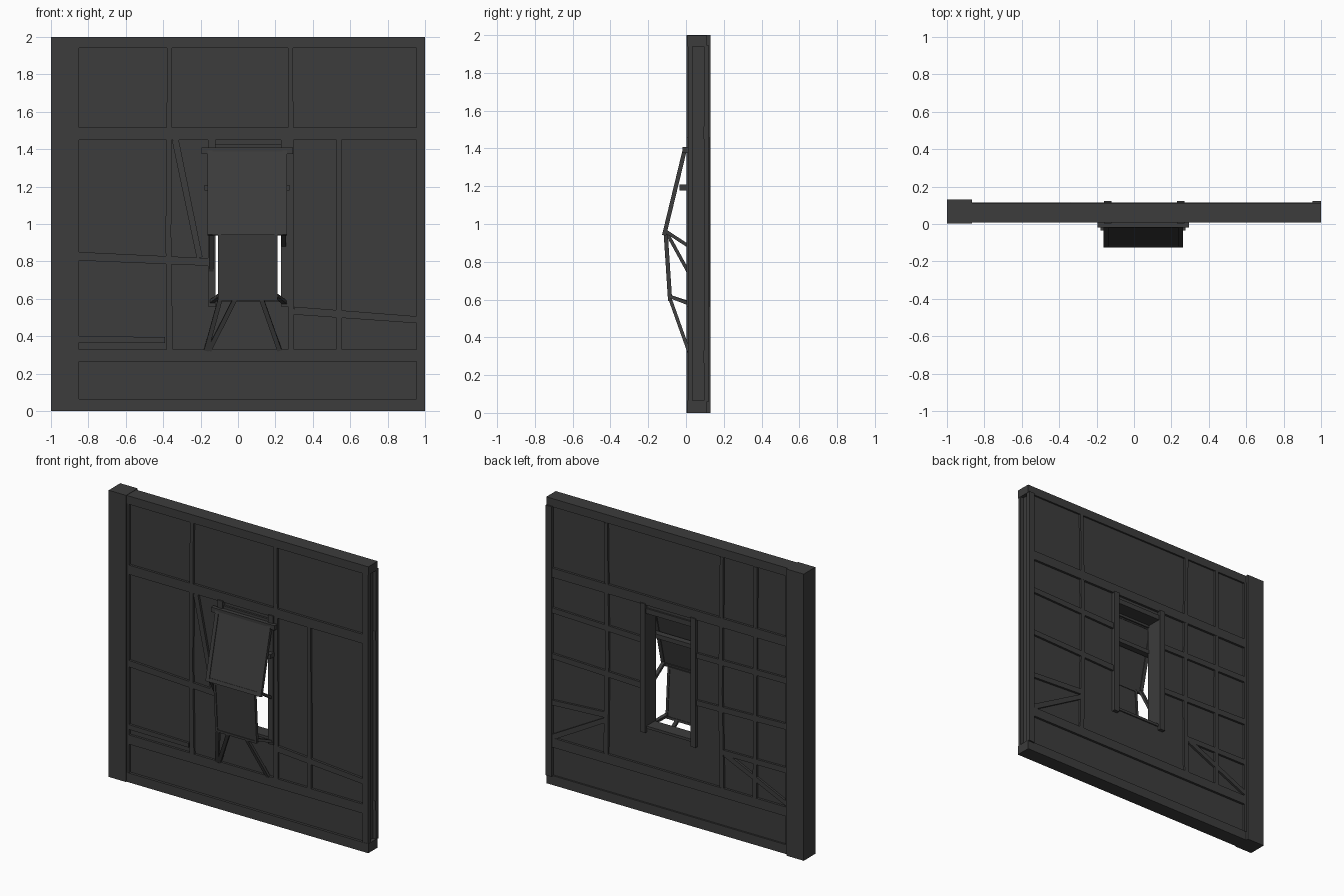
import bpy, bmesh
from mathutils import Vector

if "Cube" in bpy.data.objects:
    bpy.data.objects.remove(bpy.data.objects["Cube"])

mat = bpy.data.materials.new("dark_wood")
mat.diffuse_color = (0.045, 0.045, 0.045, 1)
mat.use_nodes = True
mat.node_tree.nodes["Principled BSDF"].inputs["Base Color"].default_value = mat.diffuse_color


def finish(name, bm):
    bmesh.ops.recalc_face_normals(bm, faces=bm.faces)
    me = bpy.data.meshes.new(name)
    bm.to_mesh(me)
    bm.free()
    me.materials.append(mat)
    ob = bpy.data.objects.new(name, me)
    bpy.context.collection.objects.link(ob)
    return ob


def box(name, x, y, z):
    """Axis-aligned box from three (min, max) ranges."""
    bm = bmesh.new()
    bmesh.ops.create_cube(bm, size=1)
    for v in bm.verts:
        v.co = [(r[0] + r[1]) / 2 + c * (r[1] - r[0]) for r, c in zip((x, y, z), v.co)]
    return finish(name, bm)


def beam(name, a, b, w, d, side=None, w2=None):
    """Squared timber from a to b; w along the side axis, d across it."""
    a, b = Vector(a), Vector(b)
    t = (b - a).normalized()
    if side is None:
        u = t.cross(Vector((0, 1, 0))).normalized()
    else:
        u = (Vector(side) - t * t.dot(Vector(side))).normalized()
    n = t.cross(u)
    bm = bmesh.new()
    ends = []
    for p, ww in ((a, w), (b, w2 or w)):
        ends.append([bm.verts.new(p + u * i * ww / 2 + n * j * d / 2)
                     for i, j in ((-1, -1), (1, -1), (1, 1), (-1, 1))])
    p, q = ends
    bm.faces.new(p)
    bm.faces.new(q)
    for i in range(4):
        j = (i + 1) % 4
        bm.faces.new((p[i], p[j], q[j], q[i]))
    return finish(name, bm)


# Plaster slab with the window opening
bm = bmesh.new()
outer = [(-0.9, 0.02), (0.975, 0.02), (0.975, 1.97), (-0.9, 1.97)]
inner = [(-0.12, 0.6), (0.23, 0.6), (0.23, 1.4), (-0.12, 1.4)]
o, i_ = [[bm.verts.new((x, 0.026, z)) for x, z in loop] for loop in (outer, inner)]
faces = [bm.faces.new((o[k], o[(k + 1) % 4], i_[(k + 1) % 4], i_[k])) for k in range(4)]
ext = bmesh.ops.extrude_face_region(bm, geom=faces, use_keep_orig=True)
for v in ext["geom"]:
    if isinstance(v, bmesh.types.BMVert):
        v.co.y = 0.1
finish("plaster_wall", bm)

# Main frame: corner post, top and bottom beams
box("corner_post", (-1, -0.865), (0.002, 0.13), (0, 2))
box("top_beam", (-0.87, 1), (0.008, 0.112), (1.94, 1.998))
box("bottom_beam", (-0.87, 1), (0.008, 0.112), (0, 0.065))

F, B = (0.01, 0.034), (0.092, 0.116)      # front and back timber layers
for side, y in (("front", F), ("back", B)):
    box(side + "_end_post", (0.953, 0.998), y if side == "front" else (0.094, 0.122), (0.06, 1.945))
    box(side + "_low_rail", (-0.87, 0.998), y, (0.265, 0.33))
    box(side + "_high_rail", (-0.87, 0.998), y, (1.45, 1.515))
    box(side + "_inner_edge", (-0.87, -0.85), y, (0.06, 1.945))


def face_beams(side, y, rows):
    for n, (x0, z0, x1, z1, w) in enumerate(rows):
        beam(f"{side}_timber_{n}", (x0, y, z0), (x1, y, z1), w, 0.022, w2=w * 0.88)


# Front studs, rails and braces, slightly crooked
face_beams("front", 0.021, [
    (-0.365, 0.33, -0.372, 0.95, 0.034), (-0.372, 0.94, -0.365, 1.94, 0.03),
    (0.283, 0.33, 0.285, 1.0, 0.034), (0.285, 0.99, 0.28, 1.94, 0.03),
    (0.54, 0.33, 0.54, 1.45, 0.032),
    (-0.86, 0.828, -0.16, 0.797, 0.046), (0.3, 0.537, 0.96, 0.488, 0.042),
    (-0.335, 1.45, -0.205, 0.82, 0.036), (-0.86, 0.385, -0.39, 0.38, 0.034)])

# Back studs, rails and braces
face_beams("back", 0.104, [
    (0.54, 0.33, 0.53, 1.0, 0.034), (0.53, 0.99, 0.54, 1.94, 0.03),
    (-0.355, 0.33, -0.345, 1.0, 0.034), (-0.345, 0.99, -0.355, 1.94, 0.03),
    (-0.61, 0.33, -0.615, 1.94, 0.03),
    (-0.86, 1.21, -0.14, 1.2, 0.042), (0.25, 1.2, 0.96, 1.22, 0.042),
    (-0.86, 0.89, -0.14, 0.87, 0.042), (0.25, 0.88, 0.96, 0.9, 0.042),
    (-0.86, 0.585, -0.36, 0.58, 0.04), (0.53, 0.6, 0.96, 0.575, 0.04),
    (0.96, 0.33, 0.53, 0.57, 0.036), (-0.38, 0.57, -0.86, 0.35, 0.036)])

# Window jambs pass through the wall, with lintel and sill
for n, x in enumerate((-0.14, 0.25)):
    box(f"window_jamb_{n}", (x - 0.02, x + 0.02), (0.002, 0.124), (0.56, 1.46))
box("window_lintel", (-0.13, 0.24), (0.012, 0.112), (1.39, 1.425))
box("window_sill", (-0.13, 0.24), (0.014, 0.108), (0.585, 0.603))
box("hinge_bar", (-0.195, 0.295), (-0.018, 0.01), (1.375, 1.408))
box("stay_bar", (-0.18, 0.275), (-0.035, 0.008), (1.178, 1.208))


def shutter(name, top, bottom, x0, x1, rail):
    """Tilted board with raised rails round its edge; top, bottom = (y, z)."""
    X = (1, 0, 0)
    a, b = Vector((0, *top)), Vector((0, *bottom))
    c = Vector(((x0 + x1) / 2, 0, 0))
    t = (b - a).normalized()
    beam(name + "_board", a + c, b + c, x1 - x0 - 0.01, 0.012, X)
    for k, x in enumerate((x0 + rail / 2, x1 - rail / 2)):
        s = Vector((x, 0, 0))
        beam(f"{name}_side_rail_{k}", a + s, b + s, rail, 0.022, X)
    for k, p in enumerate((a, b - t * rail)):
        beam(f"{name}_cross_rail_{k}", p + c, p + t * rail + c, x1 - x0, 0.02, X)


# Propped upper shutter and hanging lower shutter
shutter("upper_shutter", (-0.006, 1.395), (-0.116, 0.94), -0.163, 0.263, 0.026)
shutter("lower_shutter", (-0.107, 0.945), (-0.084, 0.592), -0.108, 0.21, 0.016)

# Struts holding the shutters off the wall
for name, a, b in (
        ("upper_strut_left", (-0.142, -0.1, 0.95), (-0.142, 0.01, 0.75)),
        ("upper_strut_right", (0.245, -0.105, 0.96), (0.245, 0.01, 0.885)),
        ("lower_strut_left", (-0.1, -0.082, 0.615), (-0.14, 0.01, 0.585)),
        ("lower_strut_right", (0.205, -0.082, 0.615), (0.25, 0.01, 0.58)),
        ("foot_strut_outer", (-0.095, -0.083, 0.6), (-0.17, 0.015, 0.325)),
        ("foot_strut_inner", (-0.015, -0.083, 0.6), (-0.155, 0.015, 0.325)),
        ("foot_strut_right", (0.125, -0.083, 0.6), (0.222, 0.015, 0.325))):
    beam(name, a, b, 0.024, 0.018, (1, 0, 0))
